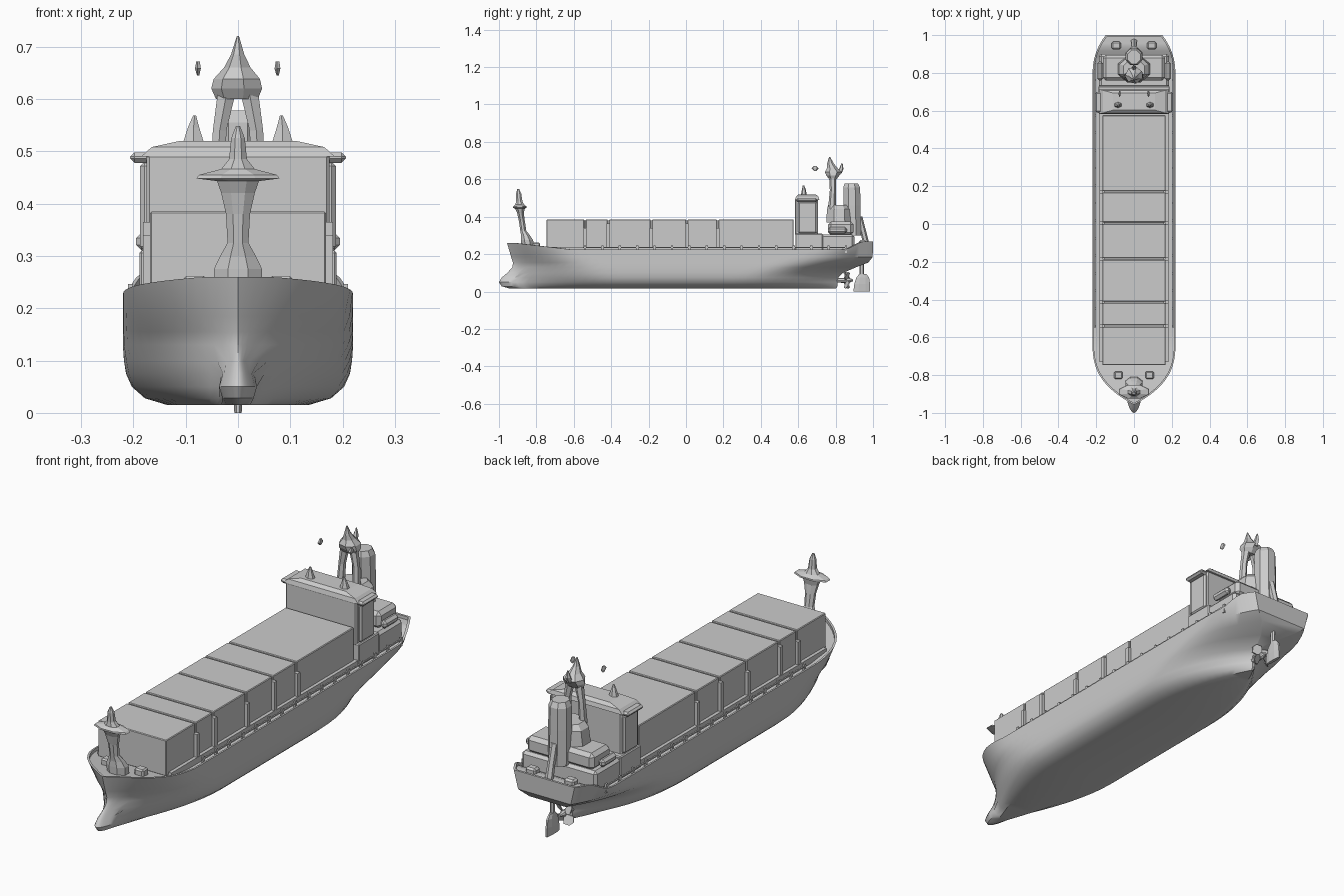
import bpy, bmesh, math
from mathutils import Vector


def finish(name, bm, smooth=None):
    bmesh.ops.remove_doubles(bm, verts=bm.verts, dist=0.0003)
    bmesh.ops.recalc_face_normals(bm, faces=bm.faces)
    me = bpy.data.meshes.new(name)
    bm.to_mesh(me)
    bm.free()
    ob = bpy.data.objects.new(name, me)
    bpy.context.collection.objects.link(ob)
    if smooth:
        bpy.ops.object.select_all(action='DESELECT')
        ob.select_set(True)
        bpy.context.view_layer.objects.active = ob
        bpy.ops.object.shade_smooth_by_angle(angle=math.radians(smooth))
    return ob


def box(name, x, y, z, bevel=0.0):
    bm = bmesh.new()
    bmesh.ops.create_cube(bm, size=1)
    for v in bm.verts:
        for i, (a, b) in enumerate((x, y, z)):
            v.co[i] = (a + b) / 2 + v.co[i] * (b - a)
    if bevel:
        bmesh.ops.bevel(bm, geom=bm.edges[:], offset=bevel, segments=1, affect='EDGES')
    return finish(name, bm)


def skin(bm, loops):
    # bridges closed loops of equal length
    for a, b in zip(loops, loops[1:]):
        n = len(a)
        for i in range(n):
            bm.faces.new((a[i], a[(i + 1) % n], b[(i + 1) % n], b[i]))


def loft(name, rings, sides=8, smooth=None):
    # rings of (x, y, z, half width, half depth)
    bm = bmesh.new()
    loops = []
    for x, y, z, hx, hy in rings:
        k = 1 / math.cos(math.pi / sides)
        loops.append([bm.verts.new((x + hx * k * math.cos(a), y + hy * k * math.sin(a), z))
                      for a in [2 * math.pi * (i + .5) / sides for i in range(sides)]])
    skin(bm, loops)
    bm.faces.new(loops[0])
    bm.faces.new(loops[-1])
    return finish(name, bm, smooth)


# ---- hull, lofted through horizontal waterlines ----
def sheer(y):
    bow = min(1, max(0, (-0.62 - y) / 0.3))
    aft = min(1, max(0, (y - 0.86) / 0.08))
    return 0.225 + 0.035 * bow + 0.042 * aft


# z, half width, stem y, bulb half width, entrance length, power, stern y, run length, transom half width
WATERLINES = [
    (0.015, 0.135, -0.94, 0.015, 0.55, 1.6, 0.80, 0.60, 0.004),
    (0.028, 0.178, -0.985, 0.03, 0.55, 1.7, 0.81, 0.58, 0.006),
    (0.05, 0.203, -1.0, 0.036, 0.55, 1.8, 0.81, 0.56, 0.008),
    (0.075, 0.214, -0.985, 0.029, 0.53, 1.9, 0.815, 0.54, 0.01),
    (0.10, 0.218, -0.955, 0.02, 0.50, 2.0, 0.84, 0.52, 0.015),
    (0.13, 0.22, -0.928, 0.01, 0.46, 2.1, 0.91, 0.50, 0.04),
    (0.155, 0.22, -0.925, 0.0, 0.42, 2.3, 0.975, 0.46, 0.09),
    (0.185, 0.22, -0.935, 0.0, 0.38, 2.6, 0.998, 0.34, 0.13),
    (None, 0.22, -0.957, 0.0, 0.34, 2.9, 1.0, 0.22, 0.15),
]
N = 48
bm = bmesh.new()
loops = []


def add_loop(pts):
    loops.append([bm.verts.new(p) for p in pts] +
                 [bm.verts.new((-x, y, z)) for x, y, z in reversed(pts)])


for z, w, stem, bulb, lb, p, stern, lr, wend in WATERLINES:
    pts = []
    for i in range(N + 1):
        y = stem + (stern - stem) * (1 - math.cos(math.pi * i / N)) / 2
        u = min(1, max(0, (y - max(stem, -0.957 if z is None else -0.935)) / lb))
        v = min(1, max(0, (stern - y) / lr))
        entry = max(w * (1 - (1 - u) ** p), bulb * math.sqrt(min(1, (y - stem) / 0.06)))
        x = min(entry, wend + (w - wend) * (1 - (1 - v) ** 2.4))
        pts.append((x, y, sheer(y) if z is None else z))
    add_loop(pts)
# bulwark inner edge and sunken deck
rim = pts
add_loop([(x * 0.965, y * 0.99, z) for x, y, z in rim])
add_loop([(x * 0.965, y * 0.99, z - 0.014) for x, y, z in rim])
skin(bm, loops)
for cap in (loops[0], loops[-1]):
    m = len(cap)
    for i in range(N):
        bm.faces.new((cap[i], cap[i + 1], cap[m - 2 - i], cap[m - 1 - i]))
bmesh.ops.dissolve_degenerate(bm, dist=0.0002, edges=bm.edges[:])
finish("hull", bm, 32)

# ---- cargo: container bays with gaps and lashing posts ----
box("hatch_coaming", (-0.183, 0.183), (-0.73, 0.60), (0.205, 0.238))
EDGES = [-0.75, -0.54, -0.415, -0.185, 0.005, 0.17, 0.58]
for i, (a, b) in enumerate(zip(EDGES, EDGES[1:])):
    box(f"container_bay_{i}", (-0.168, 0.168), (a + 0.004, b - 0.004), (0.225, 0.385), 0.003)
for i, y in enumerate(EDGES[1:-1]):
    box(f"bay_filler_{i}", (-0.16, 0.16), (y - 0.005, y + 0.005), (0.225, 0.379))
    for s in (-1, 1):
        box(f"lashing_post_{i}", sorted((s * 0.165, s * 0.182)), (y - 0.009, y + 0.009),
            (0.21, 0.365 if i % 2 else 0.34))

# ---- side deck fittings ----
for s in (-1, 1):
    box("side_rail", sorted((s * 0.203, s * 0.209)), (-0.55, 0.86), (0.232, 0.238))
    for i in range(16):
        y = -0.54 + i * 0.093
        box(f"rail_post_{i}", sorted((s * 0.201, s * 0.21)), (y - 0.006, y + 0.006),
            (0.205, 0.246))

# ---- foredeck mast ----
loft("foremast", [
    (0, -0.845, 0.24, 0.045, 0.035), (0, -0.85, 0.275, 0.046, 0.032),
    (0, -0.858, 0.30, 0.034, 0.024), (0, -0.87, 0.325, 0.02, 0.016),
    (0, -0.878, 0.38, 0.023, 0.016), (0, -0.885, 0.42, 0.032, 0.018),
    (0, -0.888, 0.443, 0.04, 0.026), (0, -0.888, 0.448, 0.08, 0.036),
    (0, -0.888, 0.455, 0.074, 0.036), (0, -0.889, 0.466, 0.032, 0.022),
    (0, -0.892, 0.485, 0.017, 0.017), (0, -0.895, 0.525, 0.013, 0.014),
    (0, -0.897, 0.548, 0.004, 0.005)])
for s in (-1, 1):
    box("mooring_winch", sorted((s * 0.06, s * 0.105)), (-0.82, -0.78), (0.22, 0.262), 0.006)

# ---- bridge house ----
box("lower_house", (-0.188, 0.188), (0.585, 0.73), (0.21, 0.31), 0.004)
box("bridge_tower", (-0.175, 0.175), (0.583, 0.705), (0.30, 0.495), 0.006)
box("bridge_side_cabins", (-0.187, 0.187), (0.60, 0.70), (0.31, 0.48), 0.008)
box("bridge_wings", (-0.206, 0.206), (0.59, 0.70), (0.478, 0.498), 0.008)
loft("bridge_roof", [(0, 0.648, 0.49, 0.185, 0.065), (0, 0.648, 0.508, 0.165, 0.06),
                     (0, 0.648, 0.52, 0.11, 0.045)], 4)
for s in (-1, 1):
    loft("roof_antenna", [(s * 0.085, 0.63, 0.51, 0.022, 0.015),
                          (s * 0.085, 0.63, 0.545, 0.011, 0.009),
                          (s * 0.083, 0.628, 0.568, 0.003, 0.003)], 6)
    loft("detached_lamp", [(s * 0.076, 0.69, 0.645, 0.002, 0.005),
                           (s * 0.076, 0.69, 0.658, 0.005, 0.016),
                           (s * 0.076, 0.69, 0.672, 0.003, 0.006)], 5)

# ---- aft accommodation blocks ----
box("aft_house_lower", (-0.185, 0.185), (0.72, 0.90), (0.21, 0.305), 0.012)
box("aft_house_upper", (-0.165, 0.165), (0.76, 0.895), (0.30, 0.375), 0.016)
loft("engine_casing", [(0, 0.82, 0.37, 0.085, 0.07), (0, 0.82, 0.44, 0.075, 0.066),
                       (0, 0.815, 0.462, 0.055, 0.055)], 8)
for s in (-1, 1):
    box("lifeboat", sorted((s * 0.165, s * 0.195)), (0.76, 0.86), (0.31, 0.345), 0.011)

# ---- funnel ----
loft("funnel", [(0, 0.89, 0.30, 0.045, 0.045), (0, 0.888, 0.46, 0.046, 0.045),
                (0, 0.886, 0.555, 0.044, 0.045), (0, 0.884, 0.578, 0.034, 0.036)], 8)
loft("funnel_brace", [(0, 0.965, 0.25, 0.016, 0.014), (0, 0.95, 0.31, 0.014, 0.014),
                      (0, 0.925, 0.40, 0.014, 0.016)], 6)

# ---- main mast: A-frame legs, head and horns ----
for s in (-1, 1):
    loft("mast_leg", [(s * 0.04, 0.78, 0.44, 0.014, 0.018), (s * 0.035, 0.785, 0.54, 0.013, 0.014),
                      (s * 0.022, 0.785, 0.61, 0.017, 0.016)], 6)
loft("mast_head", [(0, 0.785, 0.60, 0.038, 0.018), (0, 0.785, 0.62, 0.046, 0.032),
                   (0, 0.788, 0.638, 0.042, 0.042), (0, 0.782, 0.66, 0.024, 0.026),
                   (0, 0.772, 0.685, 0.012, 0.016), (0, 0.768, 0.72, 0.002, 0.003)], 7)
loft("mast_horn_aft", [(0, 0.815, 0.63, 0.012, 0.014), (0, 0.83, 0.655, 0.009, 0.01),
                       (0, 0.834, 0.685, 0.002, 0.003)], 5)

# ---- stern fittings ----
for s in (-1, 1):
    box("stern_winch", sorted((s * 0.07, s * 0.12)), (0.925, 0.965), (0.24, 0.275), 0.008)

# ---- rudder and propeller ----
loft("rudder", [(0, 0.94, 0.0, 0.007, 0.045), (0, 0.942, 0.04, 0.01, 0.042),
                (0, 0.945, 0.075, 0.01, 0.034), (0, 0.945, 0.095, 0.008, 0.018)], 8)
loft("rudder_stock", [(0, 0.94, 0.08, 0.008, 0.01), (0, 0.94, 0.165, 0.008, 0.01)], 6)
bm = bmesh.new()
hub = []
for y, r in ((0.78, 0.012), (0.87, 0.014), (0.892, 0.005)):
    hub.append([bm.verts.new((r * math.cos(a), y, 0.06 + r * math.sin(a)))
                for a in [i * math.pi / 4 for i in range(8)]])
skin(bm, hub)
bm.faces.new(hub[0])
bm.faces.new(hub[-1])
for k in range(4):
    a = math.pi / 4 + k * math.pi / 2
    r, t = Vector((math.cos(a), 0, math.sin(a))), Vector((-math.sin(a), 0, math.cos(a)))
    blade = []
    for off in (-0.003, 0.003):
        blade.append([bm.verts.new(Vector((0, 0.86 + off + w * 0.7, 0.06)) + r * d + t * w)
                      for d, w in ((0.008, -0.006), (0.035, -0.02), (0.054, -0.008),
                                   (0.054, 0.008), (0.035, 0.02), (0.008, 0.006))])
    skin(bm, blade)
    bm.faces.new(blade[0])
    bm.faces.new(blade[1])
finish("propeller", bm)
